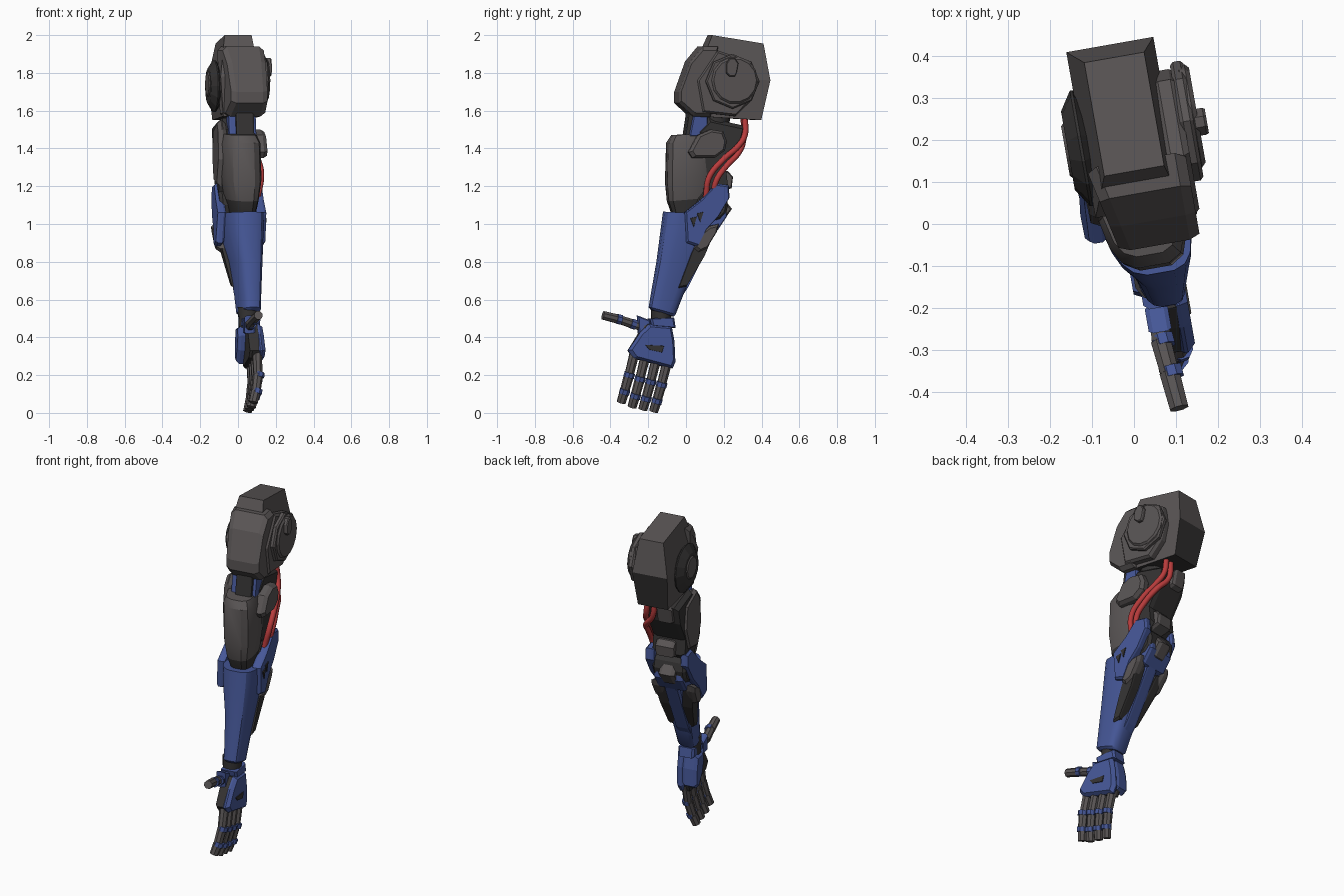
import bpy, bmesh, math
from mathutils import Vector

cube = bpy.data.objects.get("Cube")
if cube:
    bpy.data.objects.remove(cube, do_unlink=True)


def material(name, r, g, b):
    m = bpy.data.materials.new(name)
    m.use_nodes = True
    m.diffuse_color = (r, g, b, 1)
    m.node_tree.nodes["Principled BSDF"].inputs["Base Color"].default_value = (r, g, b, 1)
    return m


GREY = material("armour grey", 0.10, 0.09, 0.09)
DARK = material("joint dark grey", 0.035, 0.033, 0.033)
BLUE = material("armour blue", 0.06, 0.095, 0.31)
RED = material("cable red", 0.48, 0.045, 0.045)
YAW = math.radians(10)  # the whole arm is turned slightly about z


def add(name, data, mat):
    data.materials.append(mat)
    ob = bpy.data.objects.new(name, data)
    ob.rotation_euler.z = YAW
    bpy.context.scene.collection.objects.link(ob)
    return ob


def loft(name, rings, mat, smooth=True):
    """Skin a list of equal-length point rings and cap both ends."""
    bm = bmesh.new()
    loops = [[bm.verts.new(p) for p in ring] for ring in rings]
    n = len(loops[0])
    for a, b in zip(loops, loops[1:]):
        for i in range(n):
            j = (i + 1) % n
            bm.faces.new((a[i], a[j], b[j], b[i]))
    bm.faces.new(loops[0])
    bm.faces.new(loops[-1])
    bmesh.ops.recalc_face_normals(bm, faces=bm.faces)
    me = bpy.data.meshes.new(name)
    bm.to_mesh(me)
    bm.free()
    ob = add(name, me, mat)
    if smooth:
        bpy.ops.object.select_all(action="DESELECT")
        ob.select_set(True)
        bpy.context.view_layer.objects.active = ob
        bpy.ops.object.shade_smooth_by_angle(angle=math.radians(32))
    return ob


def plate(name, pts, x0, x1, mat, inset=0.02, lean=0, cut=0):
    """Side profile (y, z) extruded over x with chamfered rims; cut narrows the inner side forwards."""
    c = sum((Vector(p) for p in pts), Vector((0, 0))) / len(pts)
    k = 1 - inset / max((Vector(p) - c).length for p in pts)
    d = min(inset, (x1 - x0) * 0.45)
    rings = []
    for x, s, w in ((x0, k, cut), (x0 + d, 1, cut), (x1 - d, 1, 0), (x1, k, 0)):
        prof = [c + (Vector(p) - c) * s for p in pts]
        rings.append([(x + lean * (q.y - 1) + w * (0.15 - q.x), q.x, q.y) for q in prof])
    return loft(name, rings, mat, smooth=False)


def shell(name, sections, mat, n=16, power=0.6, taper=0.0):
    """Rounded-box sections: front (y, z), back (y, z), x range; taper narrows the inner front corner."""
    rings = []
    for front, back, x0, x1 in sections:
        f, b = Vector(front), Vector(back)
        ring = []
        for i in range(n):
            t = math.tau * (i + 0.5) / n
            c, s = (math.copysign(abs(v) ** power, v) for v in (math.cos(t), math.sin(t)))
            q = f.lerp(b, 0.5 + 0.5 * s)
            shift = taper * (x1 - x0) * (1 - s) * (1 - c) / 4
            ring.append(((x0 + x1) / 2 + (x1 - x0) / 2 * c + shift, q.x, q.y))
        rings.append(ring)
    return loft(name, rings, mat)


def beam(name, a, b, r0, r1, mat, n=8):
    """Tapered bar between two points."""
    a, b = Vector(a), Vector(b)
    q = (b - a).to_track_quat("Z", "X")
    ang = [math.tau * (i + 0.5) / n for i in range(n)]
    return loft(name, [[p + q @ Vector((r * math.cos(t), r * math.sin(t), 0)) for t in ang]
                       for p, r in ((a, r0), (b, r1))], mat)


def disc(y, z, r, n=14):
    return [(y + r * math.cos(math.tau * i / n), z + r * math.sin(math.tau * i / n)) for i in range(n)]


# Shoulder housing: box that swells towards its middle, dark under the rear
housing = loft("shoulder_housing", [[(x0, y0, z0), (x1, y0, z0), (x1, y1, z1), (x0, y1, z1)]
                                    for x0, x1, y0, y1, z0, z1 in ((-0.07, 0.11, 0.05, 0.385, 1.57, 1.55),
                                                                   (-0.088, 0.123, 0.03, 0.432, 1.78, 1.76),
                                                                   (-0.05, 0.095, 0.125, 0.4, 2.0, 1.955))],
               GREY, smooth=False)
housing.data.materials.append(DARK)
for face in housing.data.polygons:
    face.material_index = int(face.center.z < 1.7 and (face.normal.y > 0.5 or face.normal.z < -0.5))
plate("shoulder_front_armour", [(0.07, 1.94), (0.0, 1.86), (-0.06, 1.7), (-0.06, 1.64),
                                (0.02, 1.57), (0.11, 1.565), (0.15, 1.94)], -0.09, 0.15, GREY, 0.025, 0, 0.22)
plate("shoulder_side_panel", [(0.06, 1.59), (0.24, 1.57), (0.32, 1.65), (0.35, 1.75),
                              (0.325, 1.86), (0.14, 1.92), (0.03, 1.76)], 0.1, 0.16, GREY, 0.015)
plate("shoulder_side_rim", disc(0.22, 1.755, 0.145, 8), 0.15, 0.183, GREY, 0.008)
plate("shoulder_side_disc", disc(0.23, 1.76, 0.125), 0.16, 0.194, GREY, 0.01)
plate("shoulder_latch", [(0.18, 1.8), (0.18, 1.85), (0.2, 1.88), (0.225, 1.88), (0.245, 1.85),
                         (0.235, 1.8), (0.225, 1.78), (0.2, 1.78)], 0.17, 0.214, GREY, 0.006)
plate("shoulder_inner_disc", disc(0.2, 1.73, 0.14), -0.125, -0.06, DARK, 0.045)
plate("shoulder_inner_hub", disc(0.2, 1.74, 0.07), -0.131, -0.1, GREY, 0.01)

# Neck between shoulder and upper arm
beam("shoulder_neck", (0.02, 0.15, 1.45), (0.02, 0.16, 1.62), 0.075, 0.075, DARK, 12)
plate("neck_guard", [(0.0, 1.46), (0.025, 1.58), (0.1, 1.58), (0.1, 1.46)], -0.045, 0.1, BLUE, 0.01)
plate("neck_front", [(-0.02, 1.46), (0.0, 1.59), (0.04, 1.59), (0.04, 1.46)], -0.01, 0.085, DARK, 0.01)

# Upper arm, with a dark lower lip on the front armour
front = shell("upper_arm_front_armour", [((-0.08, 1.47), (0.08, 1.48), -0.085, 0.095),
                                         ((-0.108, 1.43), (0.12, 1.42), -0.105, 0.115),
                                         ((-0.115, 1.22), (0.13, 1.27), -0.1, 0.12),
                                         ((-0.106, 1.12), (0.12, 1.14), -0.075, 0.105),
                                         ((-0.085, 1.06), (0.1, 1.06), -0.05, 0.092)],
              GREY, 12, 0.6, 0.22)
front.data.materials.append(DARK)
for face in front.data.polygons:
    face.material_index = int(face.center.z < 1.11)
plate("upper_arm_rear", [(0.05, 1.5), (0.11, 1.56), (0.3, 1.52), (0.275, 1.42), (0.2, 1.29),
                         (0.21, 1.2), (0.1, 1.1), (0.05, 1.2)], -0.09, 0.105, DARK, 0.025)
plate("upper_arm_rear_cap", [(0.17, 1.53), (0.325, 1.52), (0.305, 1.43), (0.22, 1.4)],
      -0.06, 0.03, GREY, 0.015)
plate("upper_arm_rear_block", [(0.16, 1.28), (0.215, 1.28), (0.242, 1.25), (0.235, 1.19), (0.15, 1.16)],
      -0.035, 0.075, GREY, 0.015)
plate("upper_arm_inner_armour", [(0.03, 1.5), (0.07, 1.55), (0.2, 1.5), (0.22, 1.36),
                                 (0.17, 1.22), (0.06, 1.2), (0.01, 1.34)],
      -0.105, -0.06, GREY, 0.02, 0.01)
plate("upper_arm_outer_pad", [(-0.01, 1.38), (0.01, 1.35), (0.13, 1.35), (0.185, 1.39), (0.195, 1.44),
                              (0.175, 1.49), (0.11, 1.5), (0.04, 1.47)], 0.09, 0.16, GREY, 0.02)


# Cables from the shoulder round the rear corner to the elbow
def cable(name, path, r=0.016):
    cu = bpy.data.curves.new(name, "CURVE")
    cu.dimensions, cu.bevel_depth, cu.bevel_resolution, cu.resolution_u = "3D", r, 2, 6
    sp = cu.splines.new("BEZIER")
    sp.bezier_points.add(len(path) - 1)
    for bp, p in zip(sp.bezier_points, path):
        bp.co = p
        bp.handle_left_type = bp.handle_right_type = "AUTO"
    add(name, cu, RED)


for i in range(2):
    s = i * 0.038
    cable(f"cable_{i + 1}", [(0.085 - s, 0.302, 1.56), (0.1 - s, 0.298, 1.47 - s / 2), (0.118, 0.262, 1.415 - s),
                             (0.138, 0.18 + s / 3, 1.345 - s), (0.143, 0.1 + s, 1.25 - s / 2),
                             (0.12, 0.085 + s, 1.14)])

# Elbow
plate("elbow_joint", disc(0.12, 1.1, 0.09, 12), -0.09, 0.11, DARK, 0.015)
plate("elbow_collar", [(0.1, 1.12), (0.2, 1.11), (0.205, 1.04), (0.15, 0.96), (0.06, 0.95)],
      -0.075, 0.1, BLUE, 0.015)
plate("elbow_cap", [(0.12, 1.14), (0.2, 1.13), (0.24, 1.08), (0.19, 1.01), (0.1, 0.99)],
      -0.035, 0.06, GREY, 0.02)

# Forearm
shell("forearm_shell", [((-0.127, 1.065), (0.12, 1.05), -0.112, 0.13),
                        ((-0.137, 0.99), (0.115, 0.96), -0.112, 0.13),
                        ((-0.165, 0.8), (0.05, 0.8), -0.066, 0.115),
                        ((-0.197, 0.62), (-0.025, 0.62), -0.042, 0.1),
                        ((-0.207, 0.56), (-0.065, 0.52), -0.036, 0.095),
                        ((-0.195, 0.545), (-0.075, 0.51), -0.02, 0.08)], BLUE, 16, 0.6, 0.28)
wing = [(-0.03, 1.06), (0.06, 1.13), (0.14, 1.215), (0.205, 1.205), (0.21, 1.14),
        (0.15, 1.04), (0.085, 0.97), (0.04, 0.88), (-0.02, 0.9)]
strip = [(-0.06, 0.66), (-0.015, 0.67), (0.08, 0.83), (0.13, 0.95), (0.08, 0.98), (0.01, 0.85)]
pod = [(0.02, 0.87), (0.045, 0.85), (0.09, 0.87), (0.145, 0.96), (0.155, 1.0), (0.11, 0.99), (0.06, 0.95)]
for side, x0, x1, lean in (("outer", 0.095, 0.147, 0.02), ("inner", -0.116, -0.072, 0.06)):
    plate(f"forearm_wing_{side}", wing, x0, x1, BLUE, 0.012, lean)
for side, x0, x1, lean, grow in (("outer", 0.06, 0.131, 0.06, 0.013), ("inner", -0.108, -0.05, -0.2, -0.014)):
    plate(f"forearm_recess_{side}", strip, x0, x1, DARK, 0.01, lean)
    plate(f"forearm_pod_{side}", pod, x0 + grow, x1 + grow, GREY, 0.02, lean / 2)
plate("forearm_spine", [(-0.07, 0.56), (0.0, 0.66), (0.09, 0.84), (0.15, 0.96), (0.1, 0.98), (-0.06, 0.7)],
      -0.015, 0.06, BLUE, 0.012)
for y, z in ((0.015, 1.015), (0.05, 1.04)):
    plate("forearm_vent", [(y - 0.018, z + 0.016), (y, z - 0.03), (y + 0.018, z + 0.024)],
          0.144, 0.153, DARK, 0.002)

# Wrist and hand: dark core wrapped in blue armour at the back and heel
beam("wrist", (0.03, -0.137, 0.56), (0.03, -0.142, 0.45), 0.055, 0.05, DARK, 12)
plate("wrist_cuff", [(-0.207, 0.5), (-0.077, 0.505), (-0.068, 0.45), (-0.197, 0.46)], -0.012, 0.085, BLUE, 0.012)
palm = [(-0.21, 0.47), (-0.09, 0.46), (-0.075, 0.38), (-0.07, 0.27), (-0.085, 0.235),
        (-0.295, 0.29), (-0.325, 0.33), (-0.263, 0.42)]
plate("hand_core", [(y * 0.92 - 0.02, z) for y, z in palm], 0.01, 0.075, DARK, 0.012)
plate("hand_back_armour", palm, 0.045, 0.094, BLUE, 0.02)
plate("hand_heel_armour", [(-0.165, 0.46), (-0.09, 0.455), (-0.074, 0.38), (-0.07, 0.28),
                           (-0.1, 0.26), (-0.15, 0.33), (-0.175, 0.41)], -0.03, 0.06, BLUE, 0.018)
plate("hand_slot", [(-0.235, 0.36), (-0.135, 0.355), (-0.145, 0.32), (-0.215, 0.335)], 0.089, 0.098, DARK, 0.002)
plate("thumb_guard", [(-0.265, 0.515), (-0.2, 0.49), (-0.2, 0.42), (-0.26, 0.42)], -0.01, 0.045, BLUE, 0.01)


def digit(name, joints, r):
    """Bars between joints with a blue knuckle band set towards the back of the hand."""
    joints = [Vector(j) for j in joints]
    for k, (a, b) in enumerate(zip(joints, joints[1:])):
        beam(f"{name}_segment_{k + 1}", a, b, r, r * 0.92, GREY)
        if k:
            d = (b - a).normalized() * 0.013
            m = a + Vector((0.006, 0, 0))
            beam(f"{name}_band_{k}", m - d, m + d, r * 1.06, r * 1.06, BLUE)


for i, name in enumerate(("index", "middle", "ring", "little")):
    base = Vector((0.052, -0.285 + 0.058 * i, 0.32 - 0.018 * i))
    tip = Vector((0.02, -0.352 + 0.058 * i, (0.055, 0.03, 0.018, 0.008)[i]))
    bend = Vector((0.014, 0, 0))
    digit(f"{name}_finger", [base, base.lerp(tip, 0.45) + bend, base.lerp(tip, 0.78) + bend * 0.7, tip], 0.027)
digit("thumb", [(0.023, -0.217, 0.45), (0.015, -0.287, 0.47), (0.022, -0.364, 0.495), (0.03, -0.452, 0.517)], 0.026)
